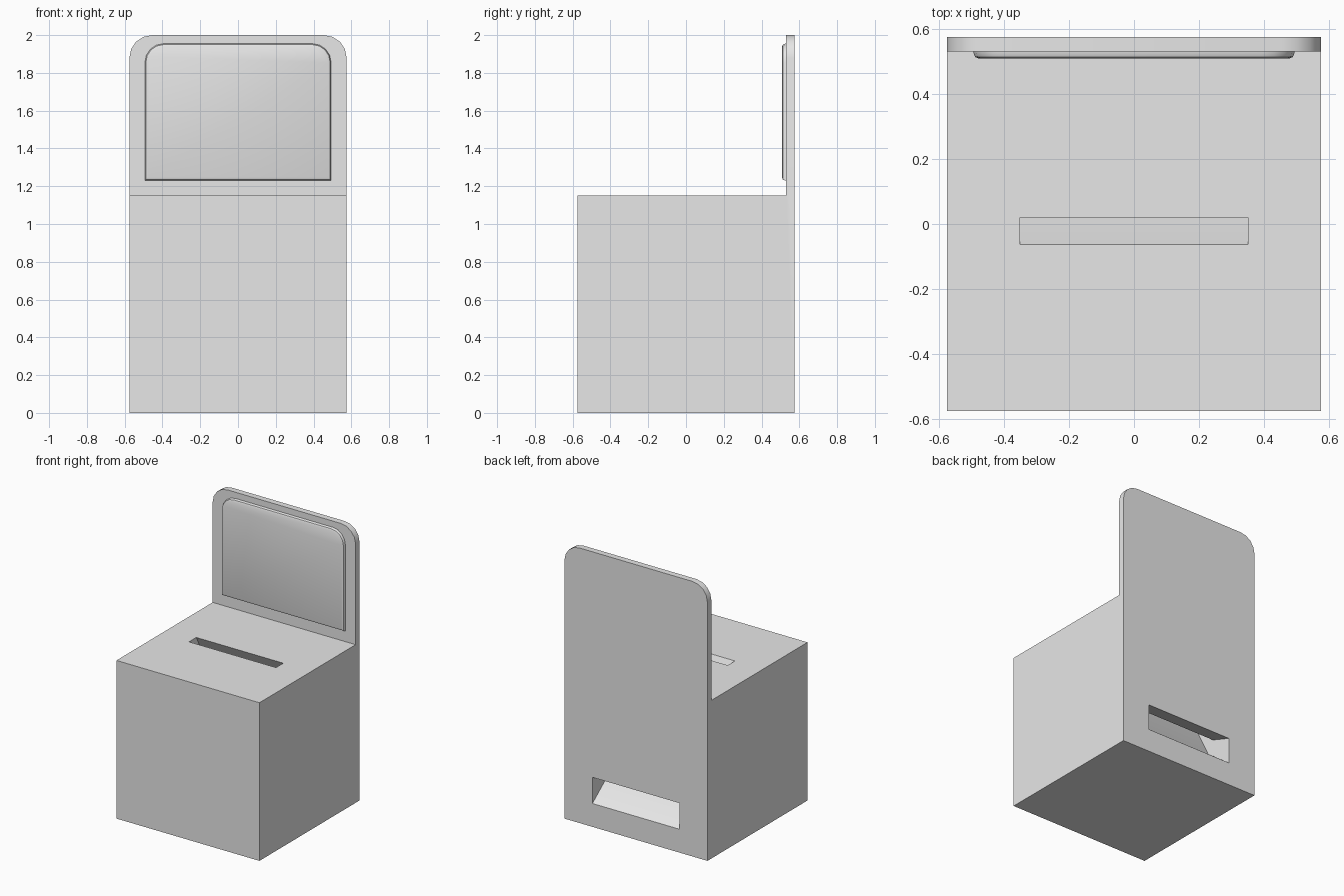
import bpy
import bmesh
import math

cube = bpy.data.objects.get("Cube")
if cube:
    bpy.data.objects.remove(cube, do_unlink=True)

grey = bpy.data.materials.new("plain grey")
grey.use_nodes = True
colour = (0.8, 0.8, 0.8, 1)
grey.diffuse_color = colour
grey.node_tree.nodes["Principled BSDF"].inputs["Base Color"].default_value = colour


def extrude_profile(name, profile, half_width, top=None, radius=0, chamfer=0):
    """Extrude a (y, z) profile along x, round its top corners, chamfer its front rim."""
    bm = bmesh.new()
    face = bm.faces.new([bm.verts.new((-half_width, y, z)) for y, z in profile])
    out = bmesh.ops.extrude_face_region(bm, geom=[face])
    moved = [g for g in out["geom"] if isinstance(g, bmesh.types.BMVert)]
    bmesh.ops.translate(bm, verts=moved, vec=(2 * half_width, 0, 0))
    bmesh.ops.recalc_face_normals(bm, faces=bm.faces)
    if radius:
        corners = [e for e in bm.edges
                   if all(abs(v.co.z - top) < 1e-4 for v in e.verts)
                   and abs(e.verts[0].co.x - e.verts[1].co.x) < 1e-4]
        bmesh.ops.bevel(bm, geom=corners, offset=radius, segments=4,
                        profile=0.5, affect='EDGES')
    if chamfer:
        front = min(v.co.y for v in bm.verts)
        rim = [e for e in bm.edges if all(abs(v.co.y - front) < 1e-4 for v in e.verts)]
        bmesh.ops.bevel(bm, geom=rim, offset=chamfer, segments=2,
                        profile=0.5, affect='EDGES')
    mesh = bpy.data.meshes.new(name)
    bm.to_mesh(mesh)
    bm.free()
    mesh.materials.append(grey)
    obj = bpy.data.objects.new(name, mesh)
    bpy.context.collection.objects.link(obj)
    return obj


# Box and upright back board in one L-shaped side profile
box = extrude_profile("box_with_back_board", [
    (-0.575, 0), (0.575, 0), (0.575, 2), (0.53, 2), (0.53, 1.15), (-0.575, 1.15),
], 0.575, top=2, radius=0.12)

# Chute from the top slot down to the opening in the back
chute = extrude_profile("chute_cutter", [
    (-0.115, 1.25), (0.36, 0.335), (0.575, 0.17), (0.675, 0.093),
    (0.675, 0.324), (0.575, 0.36), (0.41, 0.42), (-0.033, 1.25),
], 0.35)
chute.hide_render = True
chute.hide_viewport = True
chute.display_type = 'WIRE'
cut = box.modifiers.new("chute", 'BOOLEAN')
cut.operation = 'DIFFERENCE'
cut.solver = 'EXACT'
cut.object = chute

# Apply the cut and drop the helper
bpy.context.view_layer.update()
depsgraph = bpy.context.evaluated_depsgraph_get()
carved = bpy.data.meshes.new_from_object(box.evaluated_get(depsgraph))
box.modifiers.clear()
box.data = carved
bpy.data.objects.remove(chute, do_unlink=True)

# Raised sign panel on the back board
panel = extrude_profile("raised_panel", [
    (0.508, 1.23), (0.54, 1.23), (0.54, 1.955), (0.508, 1.955),
], 0.493, top=1.955, radius=0.1, chamfer=0.017)

# Smooth rounded corners, keep hard edges
for obj in (box, panel):
    bpy.ops.object.select_all(action='DESELECT')
    obj.select_set(True)
    bpy.context.view_layer.objects.active = obj
    bpy.ops.object.shade_smooth_by_angle(angle=math.radians(30))
